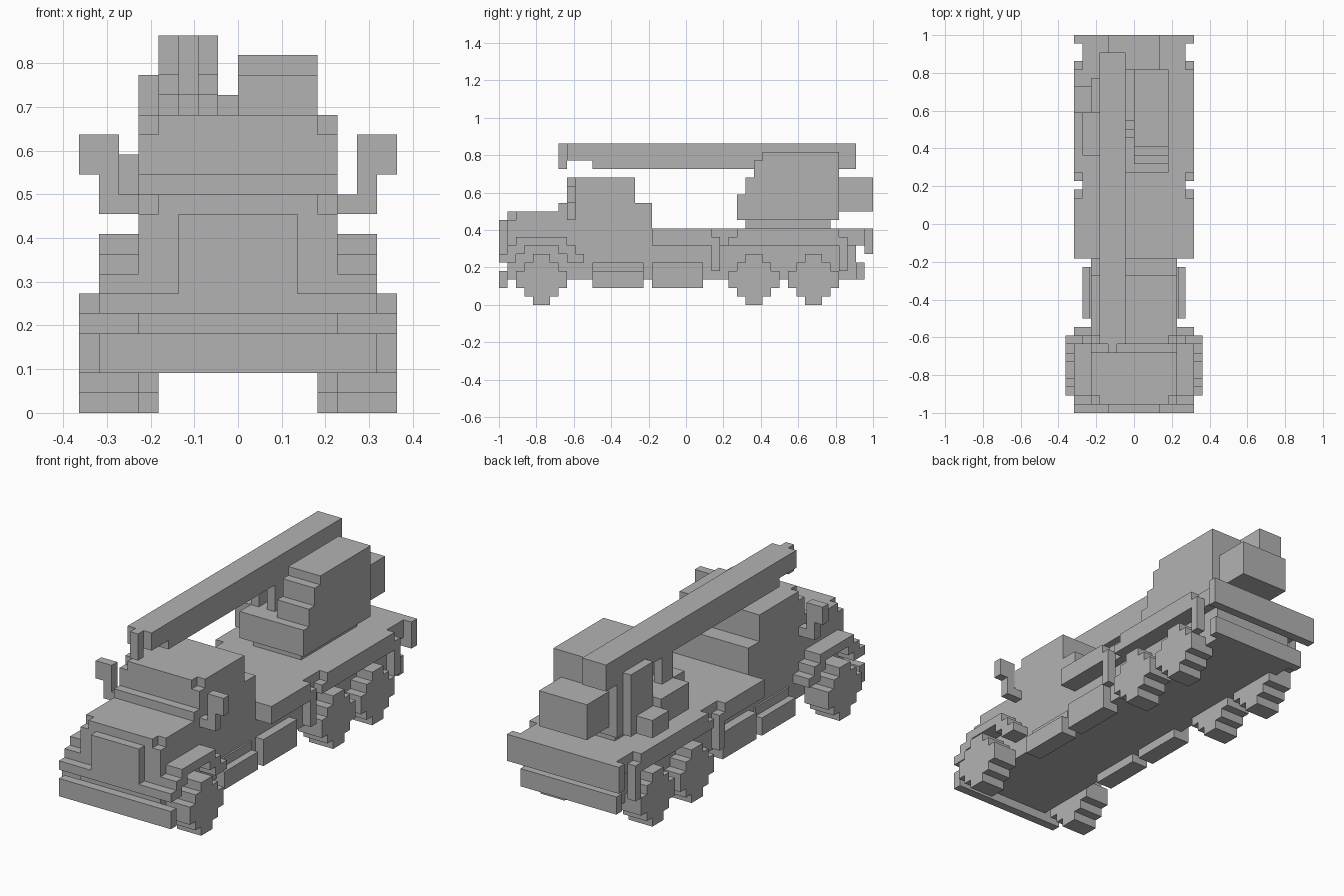
import bpy
import bmesh
from mathutils import Vector

UNIT = 2 / 44  # one block of the model

cube = bpy.data.objects.get("Cube")
if cube:
    bpy.data.objects.remove(cube, do_unlink=True)

grey = bpy.data.materials.new("plain_grey")
grey.use_nodes = True
colour = (0.45, 0.45, 0.45, 1)
grey.diffuse_color = colour
grey.node_tree.nodes["Principled BSDF"].inputs["Base Color"].default_value = colour


def make_object(name, bm):
    bmesh.ops.recalc_face_normals(bm, faces=bm.faces[:])
    mesh = bpy.data.meshes.new(name)
    bm.to_mesh(mesh)
    bm.free()
    mesh.materials.append(grey)
    obj = bpy.data.objects.new(name, mesh)
    bpy.context.collection.objects.link(obj)
    return obj


def box(name, xs, ys, zs):
    """Block given by its extents in block units."""
    bm = bmesh.new()
    bmesh.ops.create_cube(bm, size=1)
    for vert in bm.verts:
        vert.co = Vector([span[int(c > 0)] * UNIT
                          for c, span in zip(vert.co, (xs, ys, zs))])
    return make_object(name, bm)


def profile(name, xs, outline):
    """Side outline of (y, z) points extruded across x."""
    bm = bmesh.new()
    face = bm.faces.new([bm.verts.new((xs[0] * UNIT, y * UNIT, z * UNIT))
                         for y, z in outline])
    result = bmesh.ops.extrude_face_region(bm, geom=[face])
    moved = [v for v in result["geom"] if isinstance(v, bmesh.types.BMVert)]
    bmesh.ops.translate(bm, verts=moved, vec=((xs[1] - xs[0]) * UNIT, 0, 0))
    return make_object(name, bm)


def pair(build, name, xs, *rest):
    """Same part on both sides."""
    build("left_" + name, xs, *rest)
    build("right_" + name, (-xs[1], -xs[0]), *rest)


def wheel_outline(y):
    """Stepped round outline, built from one quarter."""
    quarter = [(1, 3), (1, 2), (2, 2), (2, 1), (3, 1)]
    ring = quarter + [(a, -b) for a, b in reversed(quarter)]
    ring += [(-a, -b) for a, b in quarter]
    ring += [(-a, b) for a, b in reversed(quarter)]
    return [(y + a, 3 + b) for a, b in ring]


# Chassis and deck
box("chassis", (-5, 5), (-21, 20), (3, 7))
box("deck", (-6, 6), (-4, 21), (7, 9))
pair(box, "front_deck_edge", (6, 7), (-4, 3), (7, 9))
pair(box, "rear_deck_edge", (6, 7), (6, 18), (7, 9))
pair(box, "arch_tip", (6, 7), (5, 6), (7, 8))
for place, y in (("middle", 3), ("rear", 18)):
    pair(box, place + "_mudflap", (6, 7), (y, y + 1), (4, 8))
box("tail_board", (-7, 7), (21, 22), (6, 9))
box("rear_bumper", (-6, 6), (20, 21), (3, 5))
pair(box, "fuel_tank", (4, 6), (-11, -5), (2, 4))
pair(box, "fuel_tank_top", (4, 5.2), (-11, -5), (4, 5))
pair(box, "side_locker", (4, 6), (-4, 2), (2, 5))

# Wheels
pair(profile, "front_wheel", (5, 8), wheel_outline(-17))
pair(profile, "middle_wheel", (4, 7), wheel_outline(8))
pair(profile, "rear_wheel", (4, 7), wheel_outline(15))

# Driver cab
box("bonnet_nose", (-5, 5), (-21, -20), (5, 10))
box("bonnet_nose_top", (-4, 4), (-21, -20), (10, 11))
box("bonnet", (-5, 5), (-20, -14), (6, 11))
box("windscreen_ledge", (-5, 5), (-15, -14), (11, 12))
box("cab_front", (-5, 5), (-14, -13), (6, 14))
box("cab_front_roof", (-4, 4), (-14, -13), (14, 15))
profile("cab_body", (-5, 5), [(-13, 6), (-4, 6), (-4, 12), (-6, 12),
                              (-6, 15), (-13, 15)])
box("grille", (-3, 3), (-22, -21), (6, 10))
box("upper_bumper", (-7, 7), (-22, -21), (5, 6))
box("lower_bumper", (-7, 7), (-22, -21), (2, 4))
pair(profile, "front_fender", (5, 7), [
    (-21, 5), (-20, 5), (-20, 6), (-19, 6), (-19, 7), (-15, 7), (-15, 6),
    (-14, 6), (-14, 5), (-12, 5), (-12, 6), (-13, 6), (-13, 7), (-14, 7),
    (-14, 8), (-20, 8), (-20, 7), (-21, 7)])

# Mirrors
pair(box, "mirror_arm", (5, 7), (-14, -13), (10, 11))
pair(box, "mirror_stem", (6, 7), (-14, -13), (11, 12))
pair(box, "mirror", (6, 8), (-14, -13), (12, 14))

# Crane turret
box("turntable", (-3, 3), (7, 17), (9, 10))
box("turret_base", (-4, 4), (6, 18), (10, 13))
profile("operator_cab", (0, 4), [(7, 13), (7, 15), (8, 15), (8, 17),
                                 (9, 17), (9, 18), (18, 18), (18, 13)])
profile("boom_side_wall", (-1, 0), [(10, 13), (10, 14), (11, 14), (11, 15),
                                    (12, 15), (12, 16), (18, 16), (18, 13)])
box("boom_pivot", (-4, -1), (13, 18), (13, 16))
box("counterweight", (-3, 3), (18, 22), (11, 15))
box("pivot_plate", (-5, -4), (13, 17), (10, 17))
box("winch_step", (-7, -5), (13, 16), (10, 12))
box("winch_housing", (-6, -4), (8, 13), (10, 13))
for side, x in (("outer", -4), ("inner", -2)):
    box(side + "_boom_post", (x, x + 1), (8, 10), (13, 16))

# Boom
profile("boom", (-4, -1), [(-14, 17), (-11, 17), (-11, 16), (20, 16),
                           (20, 19), (-14, 19)])
box("boom_tip", (-3, -2), (-15, -14), (16, 19))
